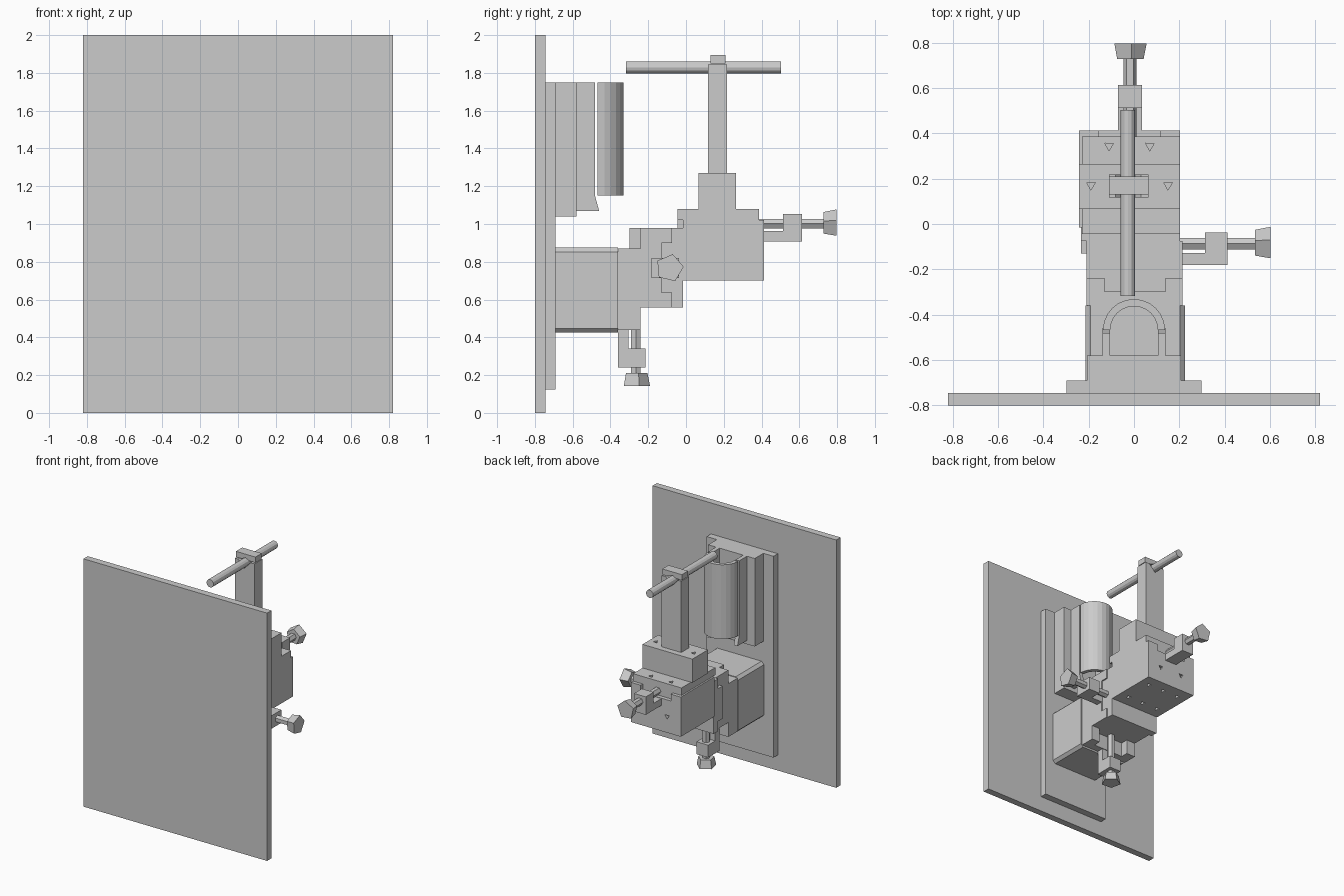
import bpy, bmesh
from math import sin, cos, pi
from mathutils import Vector, Matrix

if "Cube" in bpy.data.objects:
    bpy.data.objects.remove(bpy.data.objects["Cube"])


def finish(name, bm):
    bmesh.ops.recalc_face_normals(bm, faces=bm.faces)
    me = bpy.data.meshes.new(name)
    bm.to_mesh(me)
    bm.free()
    ob = bpy.data.objects.new(name, me)
    bpy.context.collection.objects.link(ob)
    return ob


def add_prism(bm, pts, axis, lo, hi, mat=None):
    """Extrude a 2D outline along an axis (outline uses the other two axes in order)."""
    def place(p, h):
        c = list(p)
        c.insert('xyz'.index(axis), h)
        v = Vector(c)
        return mat @ v if mat else v
    a = [bm.verts.new(place(p, lo)) for p in pts]
    b = [bm.verts.new(place(p, hi)) for p in pts]
    bm.faces.new(a)
    bm.faces.new(b)
    n = len(pts)
    for i in range(n):
        bm.faces.new((a[i], a[(i + 1) % n], b[(i + 1) % n], b[i]))


def prism(name, pts, axis, lo, hi):
    bm = bmesh.new()
    add_prism(bm, pts, axis, lo, hi)
    return finish(name, bm)


def rect(a0, a1, b0, b1):
    return [(a0, b0), (a1, b0), (a1, b1), (a0, b1)]


def box(name, x0, x1, y0, y1, z0, z1):
    return prism(name, rect(x0, x1, y0, y1), 'z', z0, z1)


def ring(r, n, cx=0, cy=0, turn=0.0):
    return [(cx + r * cos(turn + 2 * pi * i / n), cy + r * sin(turn + 2 * pi * i / n)) for i in range(n)]


def channel(a0, a1, c0, c1, back, deep, front):
    """U section: a guide body with a slot from front down to deep."""
    return [(a0, back), (a1, back), (a1, front), (c1, front), (c1, deep), (c0, deep), (c0, front), (a0, front)]


def swap(pts):
    return [(q, p) for p, q in pts]


def micrometer(name, origin, along, out, start, knob):
    """Bracket, screw and faceted knob; local x = along, z = out."""
    x, z = Vector(along), Vector(out)
    y = z.cross(x)
    m = Matrix((x, y, z)).transposed().to_4x4()
    m.translation = origin
    bm = bmesh.new()
    bracket = [(0, -.095), (.2, -.095), (.2, .05), (.1, .05), (.1, -.04), (0, -.04)]
    add_prism(bm, bracket, 'y', -.0525, .0525, m)
    finish(name + "_bracket", bm)
    bm = bmesh.new()
    add_prism(bm, ring(.029, 6), 'x', start, knob + .01, m)
    finish(name + "_screw", bm)
    bm = bmesh.new()
    add_prism(bm, ring(.075, 5, turn=.4), 'x', knob, knob + .068, m)
    for v in bm.verts:                       # narrower at the screw side
        d = v.co - m.translation
        if d.dot(x) < knob + .03:
            axis_pt = m.translation + x * d.dot(x)
            v.co = axis_pt + (v.co - axis_pt) * .82
    finish(name + "_knob", bm)


def cut_holes(ob, holes):
    """Small three-sided screw holes: (axis, u, v, lo, hi)."""
    bm = bmesh.new()
    for axis, u, v, lo, hi in holes:
        add_prism(bm, ring(.022, 3, u, v, .5), axis, lo, hi)
    cutter = finish(ob.name + "_hole_cutter", bm)
    cutter.hide_render = True
    cutter.hide_viewport = True
    md = ob.modifiers.new("holes", 'BOOLEAN')
    md.operation = 'DIFFERENCE'
    md.solver = 'EXACT'
    md.object = cutter


# Wall plate and mounting plate
box("wall_plate", -.82, .82, -.80, -.745, 0, 2)
box("mounting_plate", -.298, .298, -.745, -.69, .125, 1.75)

# Spacer block with chamfered long edges
x0, x1, z0, z1, c = -.213, .225, .425, .875, .022
prism("spacer_block", [(x0 + c, z0), (x1 - c, z0), (x1, z0 + c), (x1, z1 - c),
                       (x1 - c, z1), (x0 + c, z1), (x0, z1 - c), (x0, z0 + c)], 'y', -.69, -.36)

# Vertical stage: fixed channel, then slider whose front is the channel of the side stage
prism("vertical_guide", channel(-.21, .213, -.13, .14, -.36, -.30, -.24), 'z', .44, .87)
box("vertical_slider_rib", -.13, .14, -.30, -.24, .557, .98)
prism("side_guide", swap(channel(.557, .98, .637, .90, -.24, -.13, -.074)), 'x', -.21, .213)

# Side stage slider (T section)
prism("side_slider", [(-.016, .557), (-.016, .98), (-.074, .98), (-.074, .90), (-.13, .90),
                      (-.13, .637), (-.074, .637), (-.074, .557)], 'x', -.235, .203)

# Depth stage: channel body and T slider
body = prism("depth_guide", channel(-.243, .203, -.155, .115, .70, .965, 1.02), 'y', -.016, .413)
cut_holes(body, [('y', x, .83, .37, .45) for x in (-.12, .08)] +
          [('z', x, y, .66, .74) for x in (-.16, -.02, .12) for y in (.08, .32)])
slider = prism("depth_slider", [(-.155, .967), (.115, .967), (.115, 1.02), (.203, 1.02),
                                (.203, 1.08), (-.23, 1.08), (-.23, 1.02), (-.155, 1.02)], 'y', -.045, .386)
cut_holes(slider, [('z', .07, .345, 1.04, 1.12), ('z', -.11, .345, 1.04, 1.12)])

# Adjusting screws for the three stages
micrometer("vertical_adjuster", (.005, -.265, .44), (0, 0, -1), (0, 1, 0), -.115, .23)
micrometer("side_adjuster", (.213, -.087, .767), (1, 0, 0), (0, 1, 0), -.015, .322)
micrometer("depth_adjuster", (-.0175, .413, 1.002), (0, 1, 0), (0, 0, 1), -.03, .315)

# Riser, grooved post, clamp and rod
riser = box("riser_block", -.243, .203, .067, .265, 1.08, 1.27)
cut_holes(riser, [('z', -.19, .172, 1.23, 1.31), ('z', .15, .172, 1.23, 1.31)])
prism("post", [(-.11, 1.27), (.065, 1.27), (.065, 1.845), (.03, 1.845), (-.026, 1.785),
               (-.082, 1.845), (-.11, 1.845)], 'y', .117, .218)
prism("clamp_cap", [(-.11, 1.85), (-.06, 1.85), (-.026, 1.866), (.01, 1.85), (.065, 1.85),
                    (.065, 1.895), (-.11, 1.895)], 'y', .13, .21)
prism("rod", ring(.032, 12, -.027, 1.829), 'y', -.318, .503)

# Upper holder: back block, T-slot feet, side rails and half-round shell
box("holder_block", -.208, .208, -.69, -.58, 1.04, 1.75)
for s, side in ((-1, "left"), (1, "right")):
    rail = [(-.58, 1.07), (-.46, 1.07), (-.482, 1.15), (-.482, 1.75), (-.58, 1.75)]
    xs = sorted((s * .105, s * .138))
    prism("holder_rail_" + side, rail, 'x', *xs)
arc = [pi * i / 12 for i in range(13)]
shell = [(.137 * cos(t), -.468 + .137 * sin(t)) for t in arc]
shell += [(.105 * cos(t), -.468 + .105 * sin(t)) for t in reversed(arc)]
prism("half_round_shell", shell, 'z', 1.15, 1.75)
